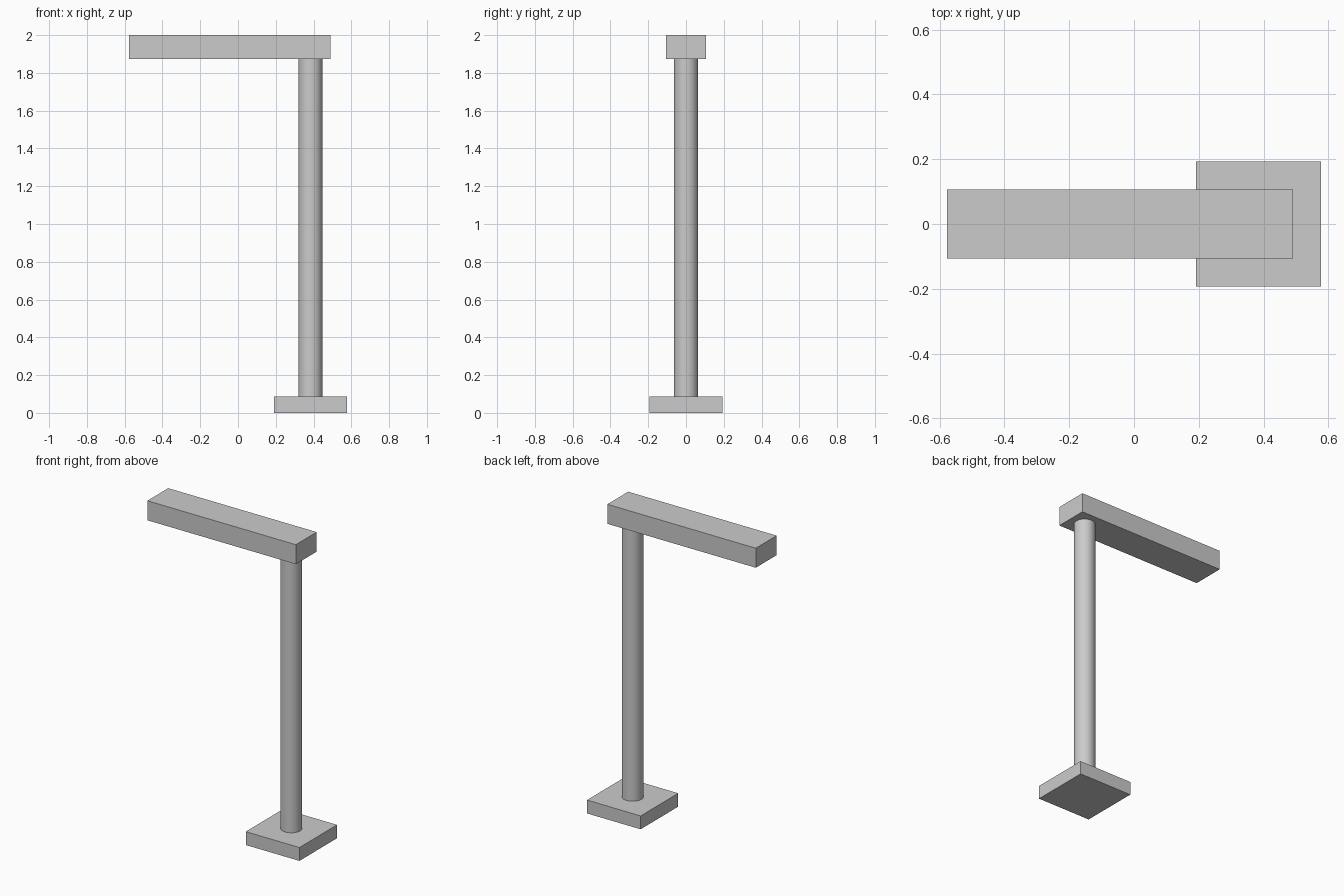
import bpy
import math

cube = bpy.data.objects.get("Cube")
if cube:
    bpy.data.objects.remove(cube, do_unlink=True)

# Single plain grey finish
grey = bpy.data.materials.new("light_grey")
grey.use_nodes = True
colour = (0.6, 0.6, 0.6, 1)
grey.diffuse_color = colour
grey.node_tree.nodes["Principled BSDF"].inputs["Base Color"].default_value = colour

POST_X = 0.384
BASE_TOP = 0.087
ARM_BOTTOM = 1.873


def finish(name):
    obj = bpy.context.object
    obj.name = name
    obj.data.materials.append(grey)
    return obj


def box(name, x0, x1, half_y, z0, z1):
    bpy.ops.mesh.primitive_cube_add(size=1, location=((x0 + x1) / 2, 0, (z0 + z1) / 2))
    obj = finish(name)
    obj.scale = (x1 - x0, 2 * half_y, z1 - z0)
    bpy.ops.object.transform_apply(location=False, rotation=False, scale=True)
    return obj


# Square foot plate
box("base_plate", POST_X - 0.193, POST_X + 0.193, 0.193, 0, BASE_TOP)

# Round upright
bpy.ops.mesh.primitive_cylinder_add(
    vertices=48, radius=0.064, depth=ARM_BOTTOM - BASE_TOP,
    location=(POST_X, 0, (ARM_BOTTOM + BASE_TOP) / 2))
finish("post")
bpy.ops.object.shade_smooth_by_angle(angle=math.radians(30))

# Long arm reaching out over one side
box("top_arm", -0.577, 0.491, 0.107, ARM_BOTTOM, 2)
